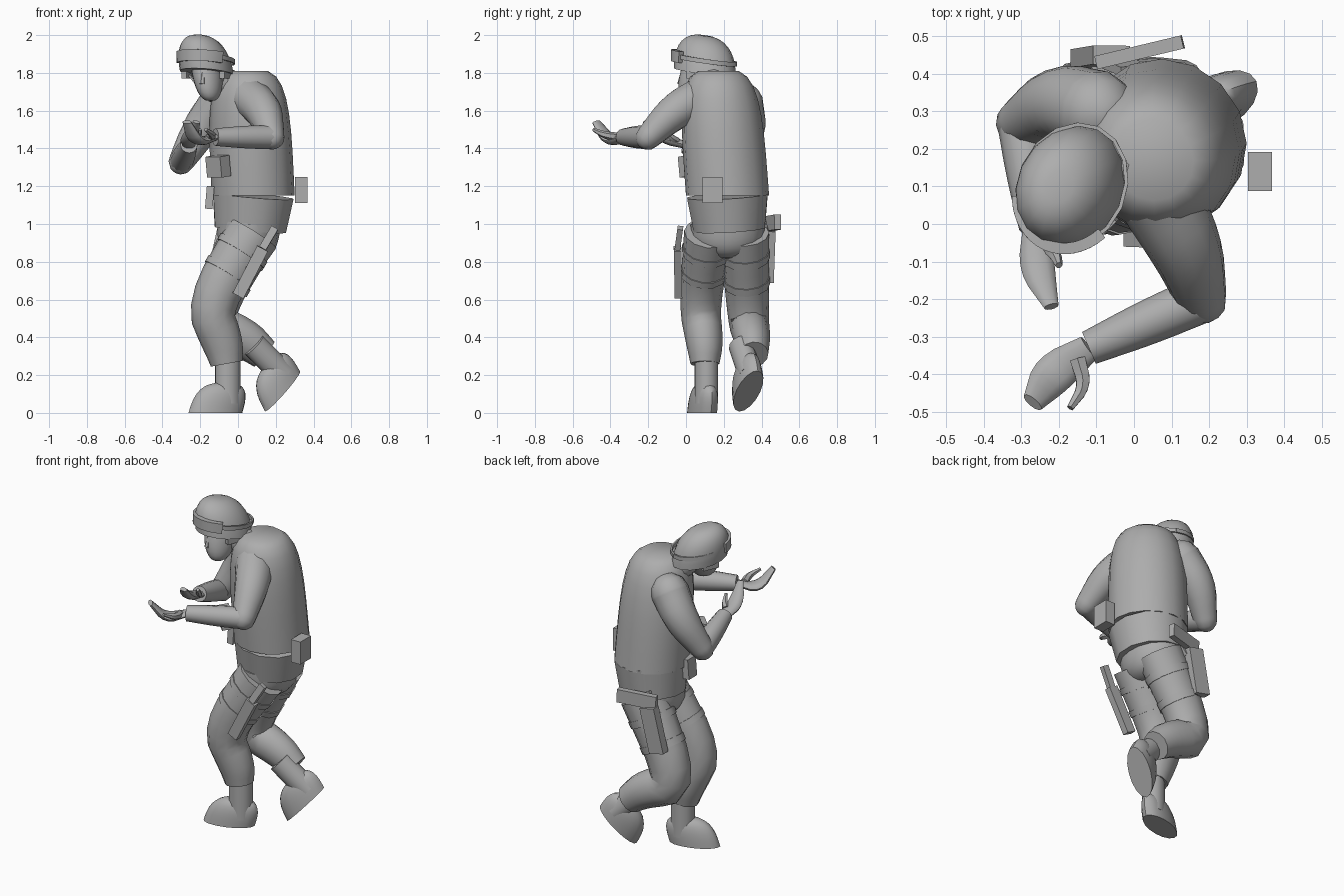
import bpy, bmesh, math
from mathutils import Vector

cube = bpy.data.objects.get("Cube")
if cube:
    bpy.data.objects.remove(cube, do_unlink=True)

GREY = (0.42, 0.42, 0.42, 1)
material = bpy.data.materials.new("plain grey")
material.use_nodes = True
material.diffuse_color = GREY
material.node_tree.nodes["Principled BSDF"].inputs["Base Color"].default_value = GREY

UP = Vector((0, 0, 1))
SIDE = Vector((1, 0, 0))
HEAD_FRONT = Vector((-0.4, -0.9, 0)).normalized()
CHEST_FRONT = Vector((-1, -1, 0)).normalized()


def skin(name, path, ref, flat=1, sides=12, axis=None):
    """Skin rings along a path of (x, y, z, radius); flat scales the radius across ref."""
    turn = math.pi / sides if sides == 4 else 0
    grow = 1 / math.cos(turn)
    bm = bmesh.new()
    loops = []
    for i, station in enumerate(path):
        ahead, behind = path[min(i + 1, len(path) - 1)], path[max(i - 1, 0)]
        along = Vector(axis or (ahead - behind).xyz).normalized()
        first = (ref - along * ref.dot(along)).normalized()
        second = along.cross(first) * flat
        loop = []
        for k in range(sides):
            angle = turn + math.tau * k / sides
            offset = first * math.cos(angle) + second * math.sin(angle)
            loop.append(bm.verts.new(station.xyz + offset * station.w * grow))
        loops.append(loop)
    for low, high in zip(loops, loops[1:]):
        for k in range(sides):
            bm.faces.new((low[k - 1], low[k], high[k], high[k - 1]))
    bm.faces.new(loops[0])
    bm.faces.new(loops[-1])
    bmesh.ops.recalc_face_normals(bm, faces=bm.faces)
    mesh = bpy.data.meshes.new(name)
    bm.to_mesh(mesh)
    bm.free()
    mesh.materials.append(material)
    part = bpy.data.objects.new(name, mesh)
    bpy.context.collection.objects.link(part)
    bpy.ops.object.select_all(action='DESELECT')
    part.select_set(True)
    bpy.context.view_layer.objects.active = part
    bpy.ops.object.shade_smooth_by_angle(angle=math.radians(45))


def station(point, radius):
    return Vector((*point, radius))


def limb(name, joints, ref, flat=1, rounded=False, sides=12):
    """Tapered tube whose bends are softened by corner cutting."""
    path = list(joints)
    for _ in range(2):
        cut = [path[0]]
        for a, b in zip(path, path[1:]):
            cut += [a.lerp(b, 0.25), a.lerp(b, 0.75)]
        path = cut + [path[-1]]
    if rounded:
        for end, inner in ((path[0], path[1]), (path[-1], path[-2])):
            out = (end - inner).xyz.normalized()
            cap = [station(end.xyz + out * end.w * math.sin(w), end.w * math.cos(w))
                   for w in map(math.radians, (30, 60, 80))]
            path = cap[::-1] + path if end is path[0] else path + cap
    skin(name, path, ref, flat, sides)


def dome(name, base, tip, ref, wide, deep, power, axis=None):
    """Superellipse dome rising from a base centre to a tip."""
    base, tip = Vector(base), Vector(tip)
    path = []
    for k in range(9):
        t = math.sin(math.radians(10 * k))
        path.append(station(base.lerp(tip, t), wide * (1 - t ** power) ** (1 / power)))
    skin(name, path, ref, deep / wide, 16, axis or tip - base)


def box(name, start, end, ref, wide, deep):
    skin(name, [station(start, wide), station(end, wide)], ref, deep / wide, 4)


def head_band(name, span, half_height, thick):
    """Curved strip around the helmet, centred on the face direction."""
    across = UP.cross(HEAD_FRONT)
    path = []
    for k in range(-8, 9):
        w = math.radians(span) * k / 8
        reach = HEAD_FRONT + UP * 0.15
        point = HELMET + UP * 0.07 + reach * 0.17 * math.cos(w) + across * 0.14 * math.sin(w)
        path.append(station(point, half_height))
    skin(name, path, UP, thick / half_height, 4)


def boot(name, sole, forward, up):
    sole, forward, up = Vector(sole), forward.normalized(), up.normalized()
    dome(name + "_foot", sole, sole + up * 0.16 - forward * 0.05, forward,
         0.15, 0.068, 3, up)
    ankle = sole - forward * 0.07
    limb(name + "_shaft", [station(ankle + up * 0.05, 0.07),
                           station(ankle + up * 0.28, 0.07)], forward, 0.9)


# Torso and pelvis
WAIST = Vector((0.08, 0.22, 1.15))
dome("vest", WAIST, (0.05, 0.17, 1.82), CHEST_FRONT, 0.215, 0.225, 4, UP)
limb("vest_skirt", [station((0.065, 0.23, 0.97), 0.19), station(WAIST, 0.215)],
     CHEST_FRONT, 1.05)
dome("pelvis", (0.06, 0.22, 1), (0.04, 0.22, 0.82), SIDE, 0.165, 0.195, 3)

# Legs with thigh straps
legs = {
    "front": [(0.08, 0.12, 0.95), (-0.16, 0.07, 0.57), (-0.08, 0.1, 0.37), (-0.06, 0.1, 0.26)],
    "rear": [(0.07, 0.31, 0.95), (-0.18, 0.33, 0.48), (0.03, 0.35, 0.4), (0.14, 0.36, 0.31)],
}
for label, points in legs.items():
    leg = [station(p, r) for p, r in zip(points, (0.145, 0.12, 0.11, 0.085))]
    limb(label + "_leg", leg, SIDE, 0.9)
    for height, t in (("upper", 0.2), ("lower", 0.5)):
        strap = [leg[0].lerp(leg[1], t + step) for step in (0, 0.08)]
        strap = [station(s.xyz, s.w + 0.006) for s in strap]
        skin(f"{label}_{height}_thigh_strap", strap, SIDE, 0.9)
boot("front_boot", (-0.12, 0.085, 0), Vector((-3, -1, 0)), UP)
boot("rear_boot", (0.235, 0.33, 0.115), Vector((-0.18, -0.1, -0.22)),
     Vector((-0.6, -0.2, 0.6)))

# Arms
arms = {
    "left": [(0.06, 0.08, 1.67), (0.14, -0.06, 1.6), (0.18, -0.2, 1.46), (-0.12, -0.33, 1.46)],
    "right": [(-0.1, 0.3, 1.64), (-0.2, 0.33, 1.5), (-0.3, 0.27, 1.33), (-0.26, -0.01, 1.42)],
}
for label, (shoulder, upper, elbow, wrist) in arms.items():
    limb(label + "_upper_arm", [station(shoulder, 0.11), station(upper, 0.1),
                                station(elbow, 0.068)], UP, rounded=True)
    limb(label + "_forearm", [station(elbow, 0.064), station(Vector(elbow).lerp(Vector(wrist), 0.5), 0.06),
                              station(wrist, 0.046)], UP)

# Hands, palms up with curled fingers
limb("left_hand", [station(arms["left"][-1], 0.036), station((-0.22, -0.4, 1.43), 0.06),
                   station((-0.27, -0.475, 1.54), 0.03)], Vector((1, -1, 0)), 0.45)
limb("left_thumb", [station((-0.15, -0.36, 1.46), 0.024), station((-0.13, -0.43, 1.47), 0.02),
                    station((-0.17, -0.49, 1.5), 0.01)], UP, sides=6)
limb("right_hand", [station(arms["right"][-1], 0.036), station((-0.26, -0.12, 1.45), 0.05),
                    station((-0.22, -0.22, 1.54), 0.02)], SIDE, 0.55)
limb("right_thumb", [station((-0.24, -0.05, 1.44), 0.022), station((-0.21, -0.08, 1.46), 0.018),
                     station((-0.2, -0.11, 1.5), 0.01)], SIDE, sides=6)

# Neck, face and helmet
HELMET = Vector((-0.165, 0.1, 1.8))
CHIN = Vector((-0.145, 0.02, 1.65))
limb("neck", [station((-0.01, 0.17, 1.7), 0.1), station((-0.14, 0.1, 1.8), 0.065)], HEAD_FRONT)
dome("head", (-0.17, 0.08, 1.85), CHIN, HEAD_FRONT, 0.1, 0.078, 2.5, -UP)
limb("nose", [station((-0.19, -0.03, 1.74), 0.018), station((-0.185, -0.02, 1.8), 0.01)],
     HEAD_FRONT, sides=6)
dome("helmet", HELMET, (-0.2, 0.1, 2), HEAD_FRONT, 0.17, 0.138, 2.5, UP - HEAD_FRONT * 0.15)
head_band("goggles", 60, 0.03, 0.015)
head_band("goggle_strap", 180, 0.012, 0.005)
for label, sign in (("left", 1), ("right", -1)):
    ear = HELMET + UP.cross(HEAD_FRONT) * 0.11 * sign
    box(label + "_ear_flap", ear + UP * 0.02, ear - UP * 0.03, HEAD_FRONT, 0.05, 0.015)
    box(label + "_chin_strap", ear, CHIN, HEAD_FRONT, 0.01, 0.005)

# Pouches on the vest
box("back_pouch", (0.335, 0.14, 1.11), (0.335, 0.14, 1.25), SIDE, 0.032, 0.052)
box("belt_pouch", (-0.155, 0.18, 1.08), (-0.145, 0.18, 1.2), SIDE, 0.02, 0.04)
box("chest_pouch", (-0.1, 0.03, 1.25), (-0.11, 0.02, 1.36), CHEST_FRONT, 0.035, 0.055)

# Thigh gear: sheathed knife on one side, holstered pistol on the other
KNIFE = Vector((0.13, -0.045, 0.87))
box("knife_sheath", (0, -0.04, 0.62), KNIFE, SIDE, 0.032, 0.02)
box("knife_handle", KNIFE, (0.195, -0.03, 0.98), SIDE, 0.02, 0.015)
box("holster", (-0.12, 0.44, 0.7), (-0.06, 0.45, 0.97), SIDE, 0.05, 0.025)
box("holster_hanger", (-0.05, 0.43, 0.94), (0, 0.41, 1.03), SIDE, 0.04, 0.012)
box("pistol_grip", (-0.1, 0.43, 1), (0.13, 0.485, 1.01), UP, 0.04, 0.018)
